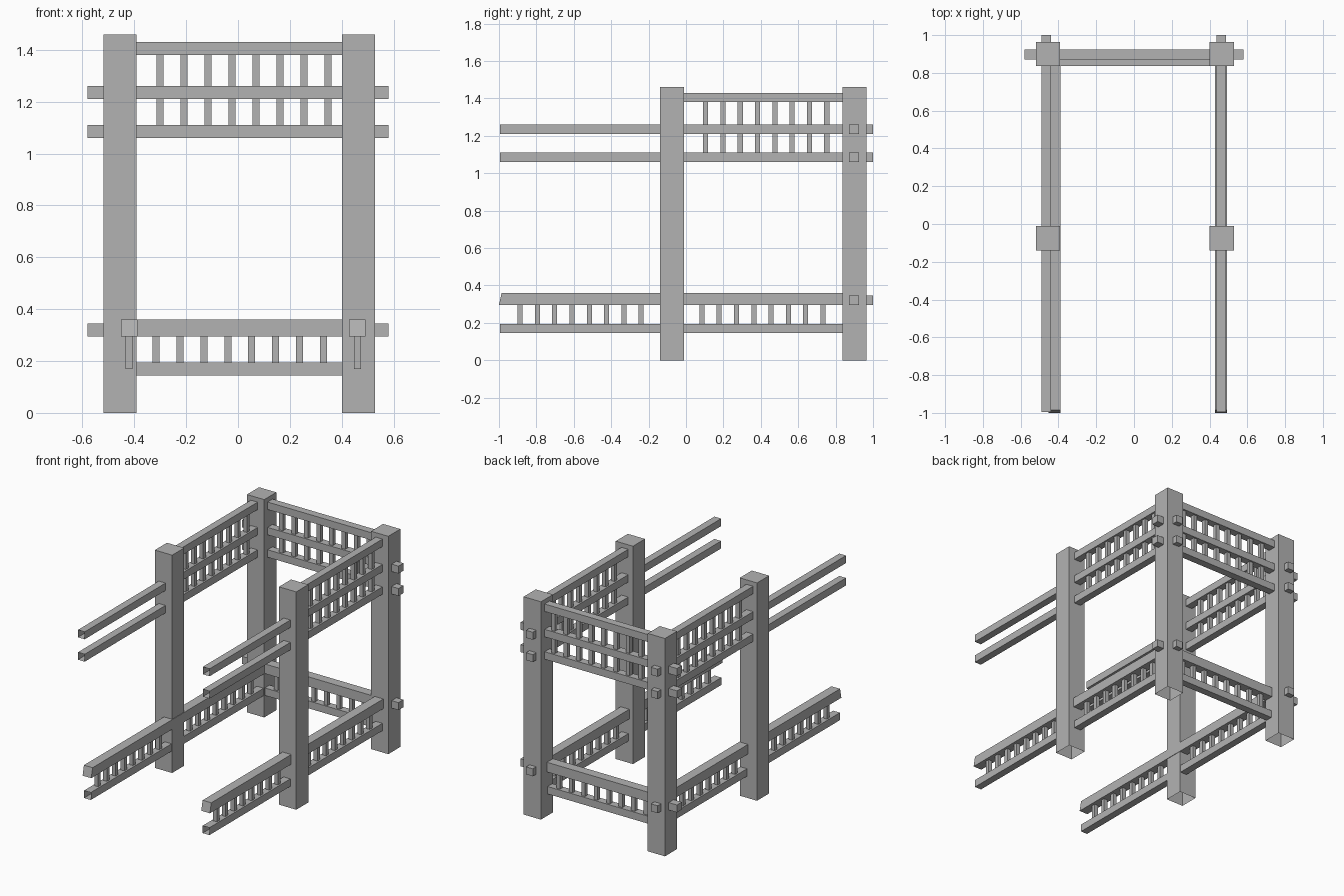
import bpy
import bmesh
from mathutils import Vector

if "Cube" in bpy.data.objects:
    bpy.data.objects.remove(bpy.data.objects["Cube"])

stone = bpy.data.materials.new("plain grey")
stone.diffuse_color = (0.45, 0.45, 0.45, 1)
stone.use_nodes = True
stone.node_tree.nodes["Principled BSDF"].inputs["Base Color"].default_value = stone.diffuse_color


def box(name, lo, hi, open_dir=None, bevel_end=0.0):
    """Box between two corners; open_dir removes the face looking that way."""
    bm = bmesh.new()
    bmesh.ops.create_cube(bm, size=1)
    lo, hi = Vector(lo), Vector(hi)
    for v in bm.verts:
        top_front = v.co.z > 0 and v.co.y < 0
        v.co = Vector([lo[i] + (v.co[i] + 0.5) * (hi[i] - lo[i]) for i in range(3)])
        if top_front:
            v.co.y += bevel_end
    bm.normal_update()
    if open_dir:
        d = Vector(open_dir)
        bmesh.ops.delete(bm, geom=[f for f in bm.faces if f.normal.dot(d) > 0.9],
                         context='FACES_ONLY')
    me = bpy.data.meshes.new(name)
    bm.to_mesh(me)
    bm.free()
    me.materials.append(stone)
    ob = bpy.data.objects.new(name, me)
    bpy.context.collection.objects.link(ob)
    return ob


def bar(name, axis, a, b, c, z0, z1, w, **kw):
    """Bar along x or y from a to b, centred on c across."""
    if axis == 'x':
        return box(name, (a, c - w / 2, z0), (b, c + w / 2, z1), **kw)
    return box(name, (c - w / 2, a, z0), (c + w / 2, b, z1), **kw)


def balusters(name, axis, first, c, z0, z1):
    """Row of eight evenly spaced spindles."""
    for i in range(8):
        p = first + i * 0.0925
        bar(name, axis, p - 0.0135, p + 0.0135, c, z0, z1, 0.027)


UPPER = [(1.06, 1.11), (1.21, 1.26)]
TOP = (1.38, 1.43)
HAND = (0.295, 0.36)
LOW = (0.145, 0.195)
FRONT = (0, -1, 0)

# four square posts, open underneath
for x in (-0.455, 0.465):
    for y in (-0.075, 0.90):
        box("post", (x - 0.064, y - 0.064, 0), (x + 0.064, y + 0.064, 1.46),
            open_dir=(0, 0, -1))

# back side: upper rails run through the posts
for z0, z1 in UPPER:
    bar("back_rail", 'x', -0.58, 0.58, 0.898, z0, z1, 0.052)
bar("back_top_rail", 'x', -0.42, 0.43, 0.898, *TOP, 0.052)
bar("back_handrail", 'x', -0.42, 0.43, 0.868, *HAND, 0.064)
bar("back_bottom_rail", 'x', -0.42, 0.43, 0.868, *LOW, 0.05)
balusters("back_baluster", 'x', -0.30, 0.898, 1.10, 1.22)
balusters("back_baluster", 'x', -0.30, 0.898, 1.25, 1.39)
balusters("back_low_baluster", 'x', -0.317, 0.868, 0.17, 0.30)
for s in (-1, 1):
    bar("side_peg", 'x', min(s * 0.5, s * 0.58), max(s * 0.5, s * 0.58),
        0.898, 0.295, 0.345, 0.052)

# left and right sides: upper line xu, lower line xl
for xu, xl in ((-0.465, -0.42), (0.461, 0.46)):
    for z0, z1 in UPPER:
        bar("side_rail", 'y', -0.995, 1.0, xu, z0, z1, 0.05, open_dir=FRONT)
    bar("side_top_rail", 'y', -0.05, 0.87, xu, *TOP, 0.05)
    bar("side_handrail", 'y', -1.0, 0.87, xl, *HAND, 0.064, bevel_end=0.014)
    bar("side_bottom_rail", 'y', -0.995, 0.87, xl, *LOW, 0.05, open_dir=FRONT)
    bar("back_peg", 'y', 0.94, 1.0, xu, 0.295, 0.345, 0.05)
    balusters("side_baluster", 'y', 0.105, xu, 1.10, 1.22)
    balusters("side_baluster", 'y', 0.105, xu, 1.25, 1.39)
    balusters("side_low_baluster", 'y', 0.085, xl, 0.17, 0.30)
    balusters("side_low_baluster", 'y', -0.887, xl, 0.17, 0.30)
